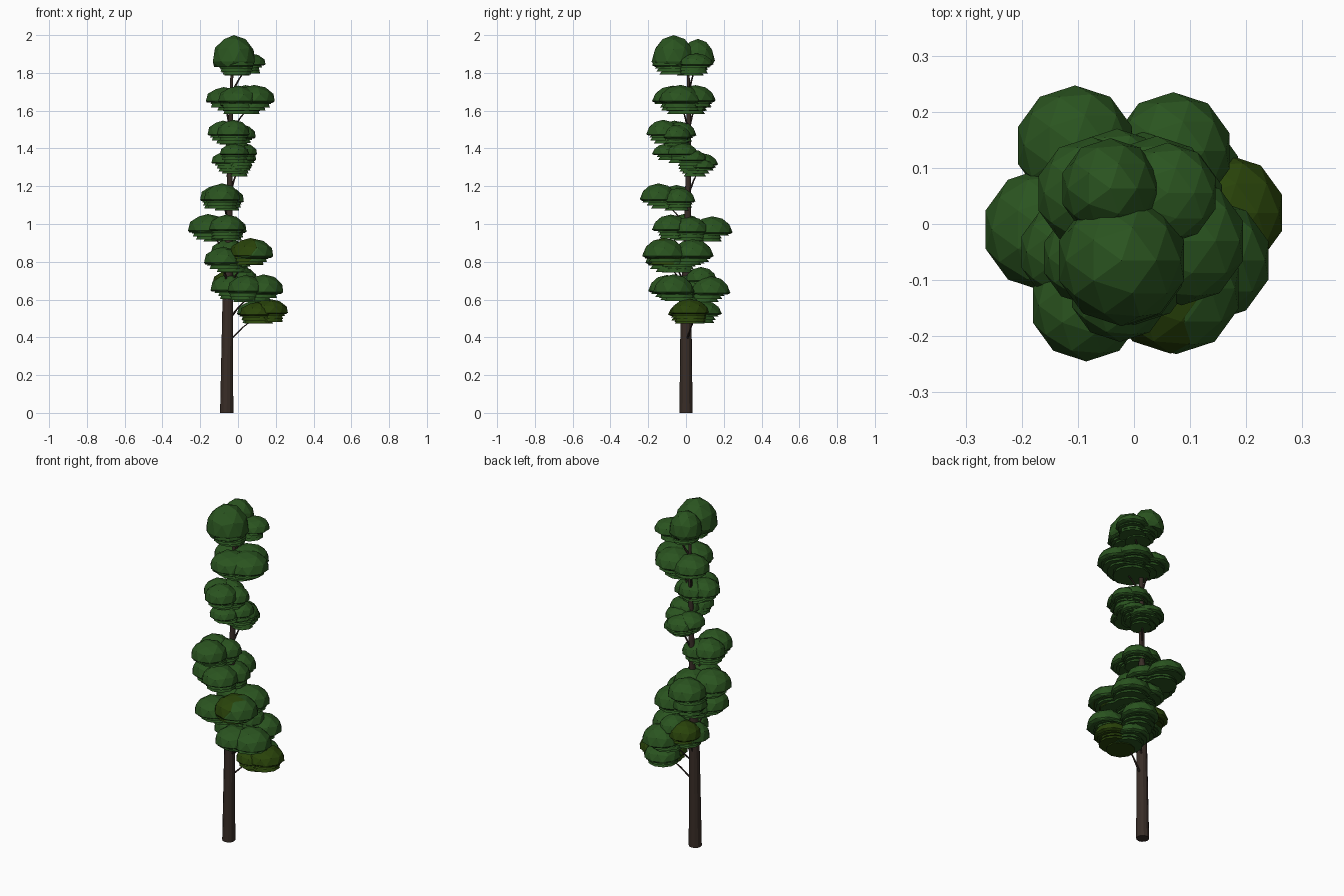
import bpy, bmesh, random
from math import sin, cos, tau
from mathutils import Vector

random.seed(4)
cube = bpy.data.objects.get("Cube")
if cube:
    bpy.data.objects.remove(cube, do_unlink=True)


def make_material(name, color):
    mat = bpy.data.materials.new(name)
    mat.use_nodes = True
    mat.diffuse_color = (*color, 1)
    for node in mat.node_tree.nodes:
        if node.type == 'BSDF_PRINCIPLED':
            node.inputs["Base Color"].default_value = (*color, 1)
    return mat


LEAF = make_material("leaf green", (.023, .088, .014))
OLIVE = make_material("olive green", (.022, .056, .003))
BARK = make_material("dark bark", (.04, .026, .02))


def finish(name, bm, materials):
    mesh = bpy.data.meshes.new(name)
    bm.to_mesh(mesh)
    bm.free()
    for mat in materials:
        mesh.materials.append(mat)
    obj = bpy.data.objects.new(name, mesh)
    bpy.context.collection.objects.link(obj)
    return obj


def tube(name, path, radii, sides):
    """Tapered tube made of horizontal rings along a rising path."""
    bm = bmesh.new()
    rings = []
    for point, radius in zip(path, radii):
        rings.append([bm.verts.new(Vector(point) + Vector((cos(tau * i / sides), sin(tau * i / sides), 0)) * radius)
                      for i in range(sides)])
    for low, high in zip(rings, rings[1:]):
        for i in range(sides):
            j = (i + 1) % sides
            bm.faces.new((low[i], low[j], high[j], high[i]))
    bm.faces.new(rings[0][::-1])
    bm.faces.new(rings[-1])
    return finish(name, bm, [BARK])


def dome(bm, center, radius, height, cut, olive=False):
    """Faceted dome cut flat at or just below its widest ring."""
    verts = bmesh.ops.create_icosphere(bm, subdivisions=2, radius=1)["verts"]
    for v in verts:
        v.co.z = max(v.co.z, -cut) * height
        v.co.x *= radius
        v.co.y *= radius
        v.co += Vector(center)
    for face in {f for v in verts for f in v.link_faces}:
        face.material_index = int(olive)


def foliage(name, ratio, lobes, olive=()):
    """Cluster of domes, with flat shelves of leaves gathering inward beneath."""
    bm = bmesh.new()
    middle = sum((Vector(lobe[:2]) for lobe in lobes), Vector((0, 0))) / len(lobes)
    for index, (x, y, z, r) in enumerate(lobes):
        dome(bm, (x, y, z), r, r * ratio, .1, index in olive)
        for layer in (1, 2, 3):
            spot = Vector((x, y)).lerp(middle, layer * random.uniform(.05, .2))
            size = r * random.uniform(.92, 1) * (1 - .05 * layer)
            dome(bm, (*spot, z - .016 * layer), size, r * .4, 0, index in olive)
    return finish(name, bm, [LEAF, OLIVE])


# Trunk, leaning slightly
TRUNK = [(-.06, 0, 0), (-.054, 0, .6), (-.045, .01, 1.1), (-.038, .015, 1.6), (-.03, .01, 1.88)]
tube("trunk", TRUNK, (.035, .028, .016, .011, .006), 12)

# Foliage tiers from bottom to top
foliage("lowest_foliage", .7, [
    (.165, .02, .53, .104), (.09, .09, .525, .1), (.1, .0, .52, .095)], olive=(0, 2))
foliage("low_foliage", .85, [
    (.135, -.065, .64, .11), (.07, .13, .635, .105), (-.05, .02, .65, .1),
    (.02, .08, .7, .085), (-.05, .085, .68, .09), (.04, -.1, .645, .1)], olive=(4,))
foliage("low_middle_foliage", .8, [
    (.075, -.115, .83, .117), (-.08, -.11, .795, .105), (-.05, .04, .84, .1),
    (.05, .035, .83, .112), (-.03, -.04, .79, .1), (.065, -.116, .834, .115)], olive=(5,))
foliage("middle_foliage", .8, [
    (-.16, -.01, .965, .11), (-.105, .14, .955, .107),
    (-.06, -.08, .97, .1), (-.05, .02, .96, .1)])
foliage("upper_middle_foliage", .85, [
    (-.085, -.145, 1.13, .1), (-.115, -.05, 1.13, .09), (-.05, -.035, 1.12, .085)])
foliage("low_upper_foliage", .7, [
    (-.03, .085, 1.315, .085), (-.06, .05, 1.325, .085), (.02, -.02, 1.37, .085),
    (.02, .03, 1.34, .08), (-.02, -.1, 1.37, .08), (0, .08, 1.3, .075)])
foliage("upper_foliage", .85, [
    (-.025, -.12, 1.475, .09), (-.08, -.06, 1.475, .085), (.02, -.05, 1.46, .077),
    (-.03, -.03, 1.47, .085)])
foliage("high_foliage", .75, [
    (.085, -.03, 1.65, .115), (-.075, .055, 1.65, .1), (0, -.07, 1.65, .11),
    (.04, .05, 1.655, .107), (.02, 0, 1.63, .12)])
foliage("crown_skirt", .65, [
    (.06, .055, 1.845, .09), (-.01, -.08, 1.84, .1), (-.02, .04, 1.835, .09)])

# Tall rounded crown
crown = bmesh.new()
dome(crown, (-.022, -.065, 1.86), .117, .14, .2)
dome(crown, (-.042, .063, 1.865), .09, .115, .2)
finish("crown", crown, [LEAF])


def trunk_at(z):
    for a, b in zip(TRUNK, TRUNK[1:]):
        if a[2] <= z <= b[2]:
            return Vector(a).lerp(Vector(b), (z - a[2]) / (b[2] - a[2]))


# Thin branches rising from the trunk into each tier
tips = [(.1, .05, .51), (.08, -.05, .63), (-.06, .06, .64), (.06, .1, .62), (.06, -.08, .81),
        (-.08, -.1, .79), (-.14, 0, .95), (-.1, .1, .94), (-.08, -.12, 1.12), (.0, .07, 1.29),
        (-.02, -.08, 1.45), (.06, -.02, 1.62), (-.07, .05, 1.63), (.05, .05, 1.83)]
for number, tip in enumerate(tips):
    start = trunk_at(tip[2] - .14)
    bend = start.lerp(Vector(tip), .5) + Vector((0, 0, .01))
    tube(f"branch_{number + 1}", (start, bend, tip), (.007, .005, .003), 6)
